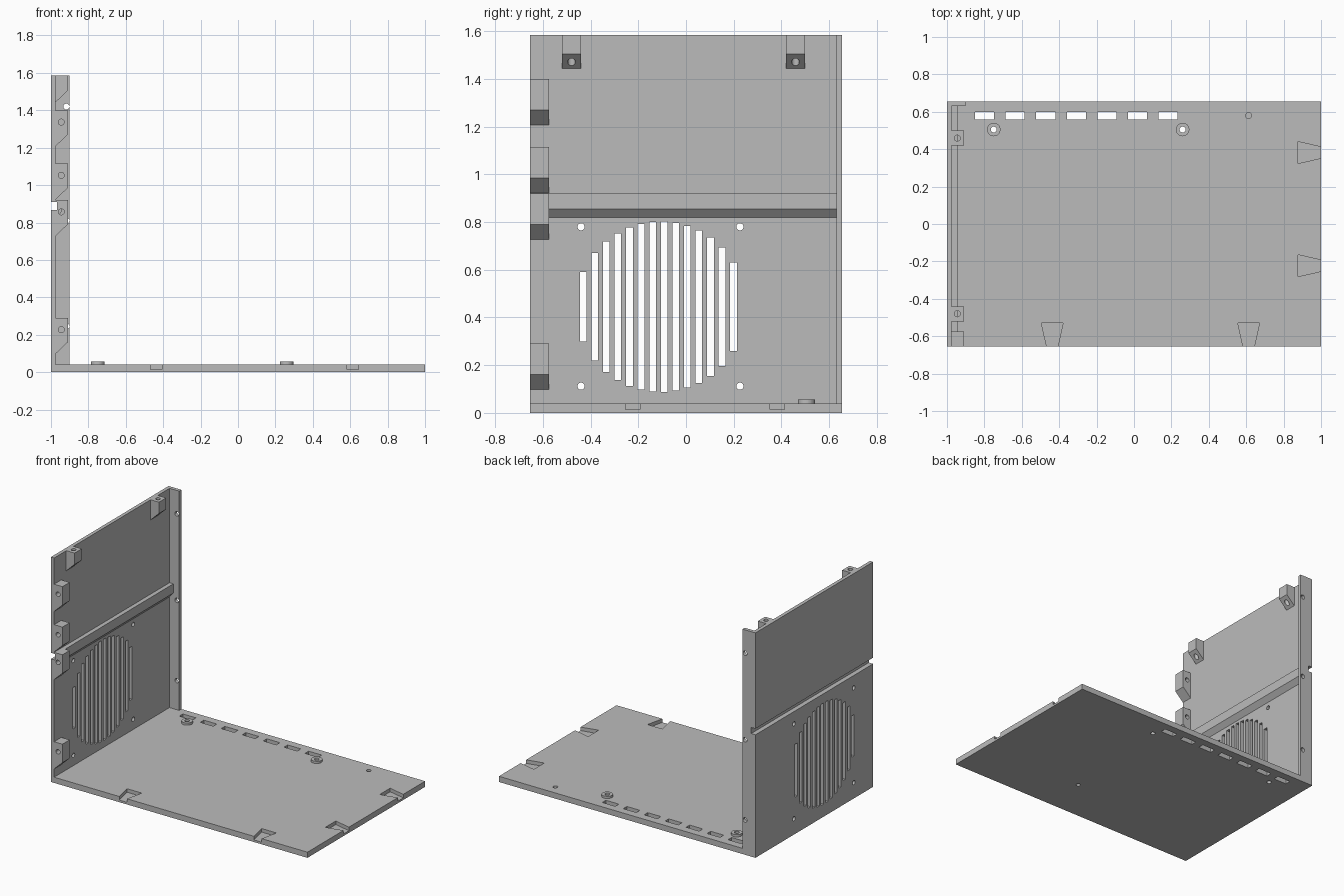
import bpy, bmesh, math

if "Cube" in bpy.data.objects:
    bpy.data.objects.remove(bpy.data.objects["Cube"])

grey = bpy.data.materials.new("plain grey")
grey.diffuse_color = (0.5, 0.5, 0.5, 1)
grey.use_nodes = True
grey.node_tree.nodes["Principled BSDF"].inputs["Base Color"].default_value = grey.diffuse_color


def add_prism(bm, pts, axis, lo, hi):
    """Extrude a 2D outline along an axis (0: y,z  1: x,z  2: x,y)."""
    rings = []
    for d in (lo, hi):
        ring = []
        for p in pts:
            co = list(p)
            co.insert(axis, d)
            ring.append(bm.verts.new(co))
        rings.append(ring)
    n = len(pts)
    faces = [bm.faces.new(rings[0]), bm.faces.new(rings[1])]
    for i in range(n):
        j = (i + 1) % n
        faces.append(bm.faces.new((rings[0][i], rings[0][j], rings[1][j], rings[1][i])))
    bmesh.ops.recalc_face_normals(bm, faces=faces)


def rect(a0, a1, b0, b1):
    return [(a0, b0), (a1, b0), (a1, b1), (a0, b1)]


def circle(a, b, r, n=24):
    return [(a + r * math.cos(math.tau * i / n), b + r * math.sin(math.tau * i / n)) for i in range(n)]


def make(name, prisms):
    bm = bmesh.new()
    for p in prisms:
        add_prism(bm, *p)
    me = bpy.data.meshes.new(name)
    bm.to_mesh(me)
    bm.free()
    me.materials.append(grey)
    ob = bpy.data.objects.new(name, me)
    bpy.context.collection.objects.link(ob)
    return ob


def cut(ob, prisms):
    """Subtract prisms from an object and drop the cutter."""
    cutter = make("cutter", prisms)
    mod = ob.modifiers.new("cut", 'BOOLEAN')
    mod.operation, mod.solver, mod.object = 'DIFFERENCE', 'EXACT', cutter
    bpy.context.view_layer.update()
    dg = bpy.context.evaluated_depsgraph_get()
    me = bpy.data.meshes.new_from_object(ob.evaluated_get(dg))
    ob.modifiers.clear()
    ob.data = me
    bpy.data.objects.remove(cutter)


X0, XW, XT = -1.0, -0.975, -0.91      # wall outside, wall inside, tab face
Y, T, H = 0.655, 0.04, 1.585          # half depth, base thickness, height
groove = (rect(-1.1, -0.967, 0.867, 0.91), 1, -0.8, 0.8)

# base plate with vent slots, dovetail notches and screw holes
standoffs = [(-0.75, 0.505), (0.26, 0.505)]
base = make("base_plate", [(rect(X0, 1, -Y, Y), 2, 0, T)])
holes = []
for i in range(7):
    x = -0.85 + i * 0.1635
    holes.append((rect(x, x + 0.102, 0.56, 0.6), 2, -0.1, 0.1))
for x, y in standoffs:
    holes.append((circle(x, y, 0.016), 2, -0.1, 0.1))
holes.append((circle(0.613, 0.58, 0.016), 2, 0.012, 0.1))
holes.append((circle(0.2, -0.34, 0.014), 2, -0.1, 0.028))
for c in (-0.437, 0.613):
    holes.append(([(c - 0.058, -0.53), (c - 0.03, -0.655), (c - 0.03, -0.7),
                   (c + 0.03, -0.7), (c + 0.03, -0.655), (c + 0.058, -0.53)], 2, 0.015, 0.1))
for c in (-0.223, 0.382):
    holes.append(([(0.878, c - 0.058), (1, c - 0.03), (1.1, c - 0.03),
                   (1.1, c + 0.03), (1, c + 0.03), (0.878, c + 0.058)], 2, 0.015, 0.1))
cut(base, holes)

# raised rings around two base holes
for i, (x, y) in enumerate(standoffs):
    ring = make(f"standoff_{i + 1}", [(circle(x, y, 0.036, 32), 2, T, 0.056)])
    cut(ring, [(circle(x, y, 0.016), 2, 0, 0.1)])

# side wall with back flange, as one L-shaped profile
wall = make("side_wall", [([(X0, -Y), (XW, -Y), (XW, 0.63), (-0.9, 0.63), (-0.9, Y), (X0, Y)], 2, T, H)])
holes = [groove]
# round fan grille made of upright slots
cy, cz, R = -0.105, 0.445, 0.357
for i in range(14):
    y = -0.431 + i * 0.0485
    h = math.sqrt(R * R - (y - cy) ** 2)
    holes.append((rect(y - 0.014, y + 0.014, cz - h, cz + h), 0, -1.1, -0.95))
for y in (-0.44, 0.226):
    for z in (0.112, 0.78):
        holes.append((circle(y, z, 0.015), 0, -1.1, -0.95))
for z in (0.245, 0.81, 1.42):
    holes.append((circle(-0.918, z, 0.016), 1, 0.6, 0.7))
cut(wall, holes)

# inner rail behind the outer groove
rail = make("inner_rail", [([(XW, 0.82), (-0.945, 0.855), (-0.945, 0.92), (XW, 0.92)], 1, -0.575, 0.63)])
cut(rail, [groove])


def tab_profile(top, straight):
    return [(XW, top), (XT, top), (XT, top - straight), (XW, top - straight - 0.062)]


# front screw tabs with sloped undersides
for i, top in enumerate((0.29, 0.92, 1.115, 1.4)):
    tab = make(f"front_tab_{i + 1}", [(tab_profile(top, 0.13), 1, -Y, -0.575)])
    cut(tab, [(circle(-0.945, top - 0.063, 0.016), 1, -0.8, -0.5)] + ([groove] if i == 1 else []))

# top screw tabs
for i, y in enumerate((-0.48, 0.459)):
    tab = make(f"top_tab_{i + 1}", [(tab_profile(H, 0.08), 1, y - 0.04, y + 0.04)])
    cut(tab, [(circle(-0.945, y, 0.016), 2, 1.3, 1.7)])
